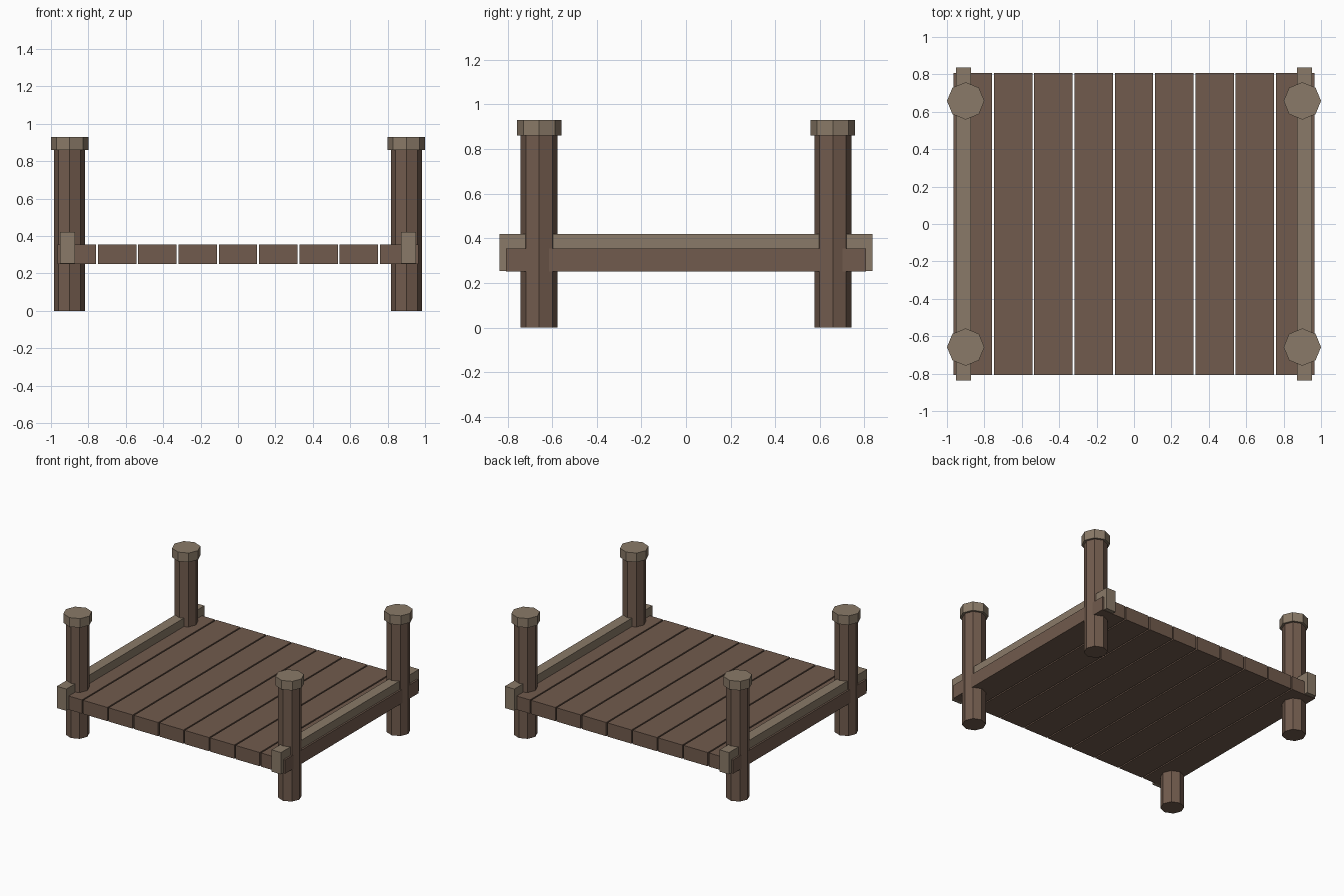
import bpy
import math

if "Cube" in bpy.data.objects:
    bpy.data.objects.remove(bpy.data.objects["Cube"])


def material(name, rgb):
    m = bpy.data.materials.new(name)
    m.diffuse_color = (*rgb, 1)
    m.use_nodes = True
    m.node_tree.nodes["Principled BSDF"].inputs["Base Color"].default_value = m.diffuse_color
    return m


DARK = material("dark_wood", (0.165, 0.104, 0.074))
PALE = material("pale_wood", (0.254, 0.195, 0.138))


def box(name, x, half_x, half_y, z0, z1, mat):
    bpy.ops.mesh.primitive_cube_add(size=2, location=(x, 0, (z0 + z1) / 2))
    ob = bpy.context.object
    ob.name = name
    ob.scale = (half_x, half_y, (z1 - z0) / 2)
    bpy.ops.object.transform_apply(location=False, rotation=False, scale=True)
    ob.data.materials.append(mat)


def octagon(name, x, y, radius, z0, z1, mat):
    bpy.ops.mesh.primitive_cylinder_add(vertices=8, radius=radius, depth=z1 - z0,
                                        location=(x, y, (z0 + z1) / 2))
    ob = bpy.context.object
    ob.name = name
    ob.data.materials.append(mat)


# Deck planks, side by side with narrow gaps
for i in range(9):
    box(f"plank_{i + 1}", (i - 4) * 0.2155, 0.1025, 0.807, 0.25, 0.355, DARK)

# Side rails, and a capped post at each corner
for sx, side in ((-1, "left"), (1, "right")):
    box(f"{side}_rail", sx * 0.911, 0.04, 0.837, 0.253, 0.42, PALE)
    for sy, end in ((-1, "front"), (1, "back")):
        x, y = sx * 0.9, sy * 0.658
        octagon(f"{end}_{side}_post", x, y, 0.083, 0, 0.87, DARK)
        octagon(f"{end}_{side}_post_cap", x, y, 0.1, 0.86, 0.93, PALE)
